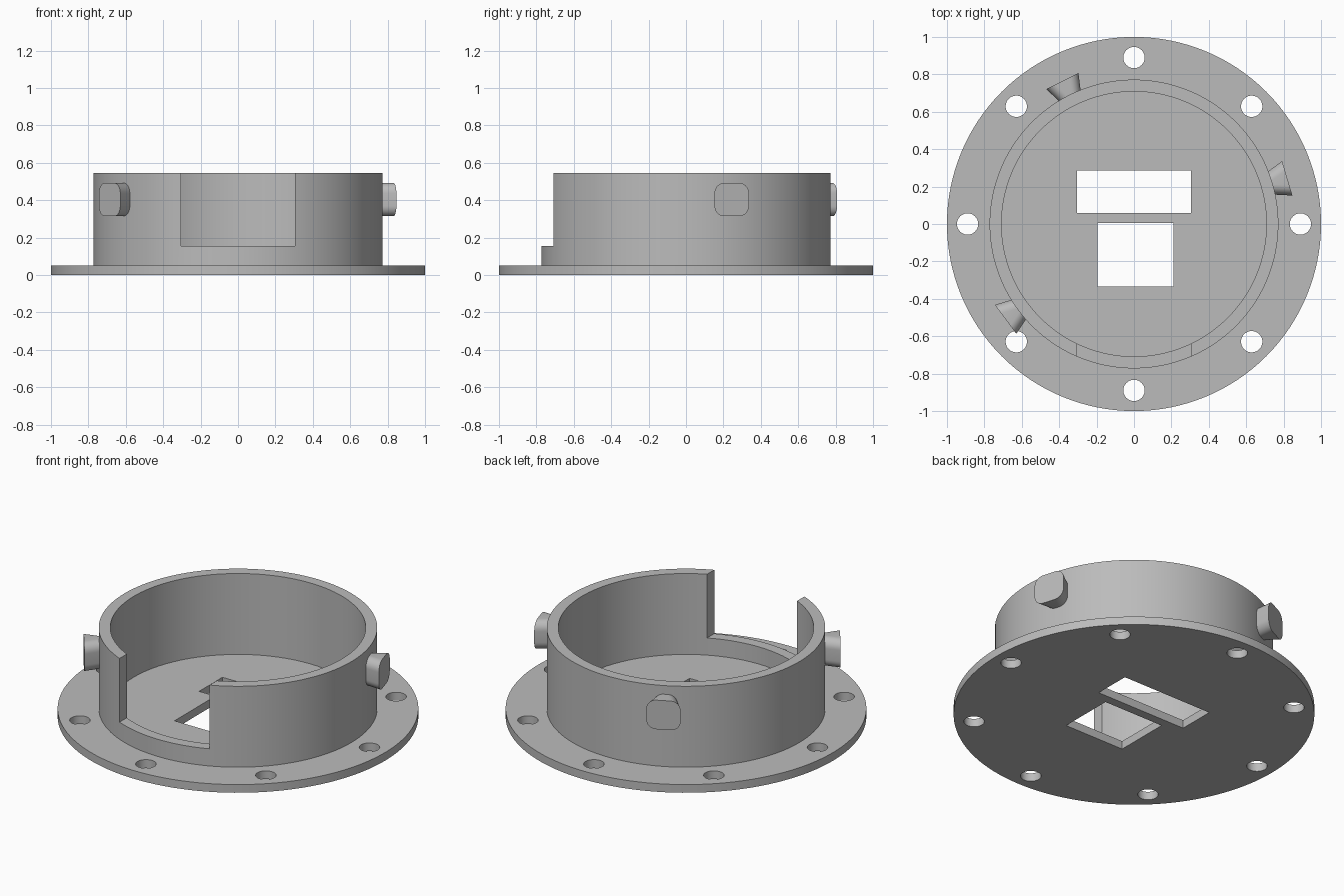
import bpy
import bmesh
from math import cos, sin, pi, radians
from mathutils import Matrix, Vector

if "Cube" in bpy.data.objects:
    bpy.data.objects.remove(bpy.data.objects["Cube"])

grey = bpy.data.materials.new("plain_grey")
grey.use_nodes = True
colour = (0.5, 0.5, 0.5, 1)
grey.diffuse_color = colour
grey.node_tree.nodes["Principled BSDF"].inputs["Base Color"].default_value = colour

PLATE_TOP, WALL_TOP = 0.05, 0.545
WALL_OUT, WALL_IN = 0.772, 0.708


def make_object(name, bm):
    bmesh.ops.recalc_face_normals(bm, faces=bm.faces)
    mesh = bpy.data.meshes.new(name)
    bm.to_mesh(mesh)
    bm.free()
    mesh.materials.append(grey)
    obj = bpy.data.objects.new(name, mesh)
    bpy.context.collection.objects.link(obj)
    return obj


def loft(name, bottom, top):
    """Closed solid between two matching outlines."""
    bm = bmesh.new()
    a = [bm.verts.new(p) for p in bottom]
    b = [bm.verts.new(p) for p in top]
    bm.faces.new(a)
    bm.faces.new(b)
    for i in range(len(a)):
        j = (i + 1) % len(a)
        bm.faces.new((a[i], a[j], b[j], b[i]))
    return make_object(name, bm)


def circle(radius, z, x=0, y=0, n=128):
    return [Vector((x + radius * cos(2 * pi * i / n), y + radius * sin(2 * pi * i / n), z))
            for i in range(n)]


def cylinder(name, radius, z0, z1, x=0, y=0, n=128):
    return loft(name, circle(radius, z0, x, y, n), circle(radius, z1, x, y, n))


def box(name, x0, x1, y0, y1, z0, z1):
    corners = [(x0, y0), (x1, y0), (x1, y1), (x0, y1)]
    return loft(name, [(x, y, z0) for x, y in corners], [(x, y, z1) for x, y in corners])


def select(obj):
    bpy.ops.object.select_all(action='DESELECT')
    obj.select_set(True)
    bpy.context.view_layer.objects.active = obj


def cut(target, cutters):
    select(target)
    for cutter in cutters:
        mod = target.modifiers.new("cut", 'BOOLEAN')
        mod.operation, mod.solver, mod.object = 'DIFFERENCE', 'EXACT', cutter
        bpy.ops.object.modifier_apply(modifier=mod.name)
        bpy.data.objects.remove(cutter)


def smooth(obj):
    select(obj)
    bpy.ops.object.shade_smooth_by_angle(angle=radians(30))


# Flange plate with eight bolt holes and two rectangular windows
plate = cylinder("flange_plate", 1, 0, PLATE_TOP)
cutters = [cylinder("bolt_cutter", 0.057, -0.1, 0.2,
                    0.89 * cos(k * pi / 4), 0.89 * sin(k * pi / 4), 40) for k in range(8)]
cutters.append(box("wide_window_cutter", -0.305, 0.305, 0.06, 0.285, -0.1, 0.2))
cutters.append(box("small_window_cutter", -0.195, 0.21, -0.335, 0.005, -0.1, 0.2))
cut(plate, cutters)
smooth(plate)

# Round wall with a notch at the front
wall = cylinder("ring_wall", WALL_OUT, PLATE_TOP, WALL_TOP)
cut(wall, [cylinder("bore_cutter", WALL_IN, -0.1, 1),
           box("notch_cutter", -0.305, 0.305, -1, -0.4, 0.155, 1)])
smooth(wall)


def lug_outline(radius, width, height=0.178, corner=0.055, steps=8):
    """Rounded rectangle facing +x, at the given distance from the axis."""
    points = []
    for q, (sy, sz) in enumerate([(1, 1), (-1, 1), (-1, -1), (1, -1)]):
        for i in range(steps + 1):
            a = (q + i / steps) * pi / 2
            points.append(Vector((radius,
                                  sy * (width / 2 - corner) + corner * cos(a),
                                  0.403 + sz * (height / 2 - corner) + corner * sin(a))))
    return points


# Three flared lugs, a hundred degrees apart
for k, name in enumerate(["left_lug", "back_lug", "right_lug"]):
    turn = Matrix.Rotation(radians(16.6 + 100 * k), 3, 'Z')
    lug = loft(name, [turn @ p for p in lug_outline(0.742, 0.112)],
               [turn @ p for p in lug_outline(0.855, 0.192)])
    smooth(lug)
